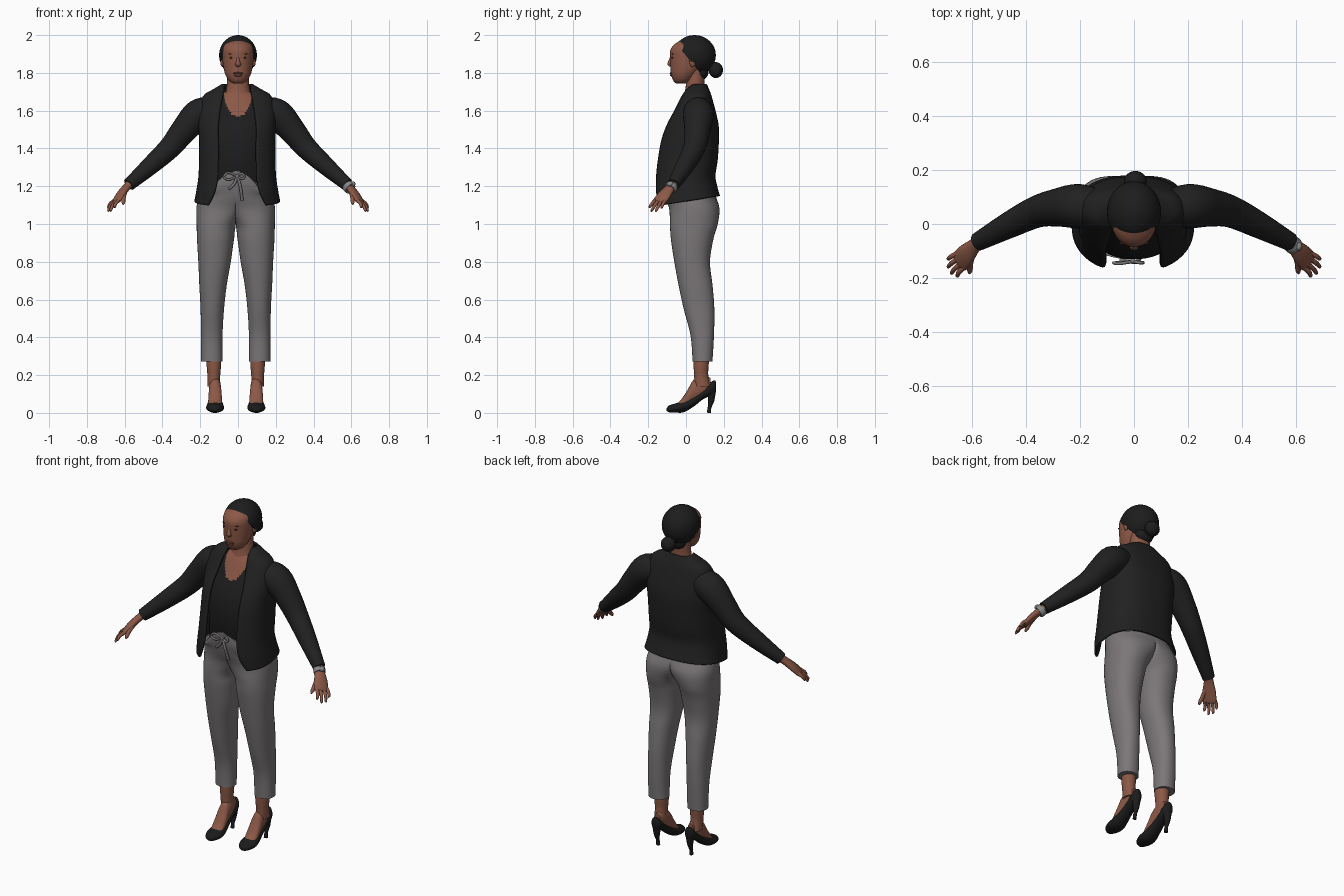
import bpy, bmesh, math
from mathutils import Vector, Matrix

if "Cube" in bpy.data.objects:
    bpy.data.objects.remove(bpy.data.objects["Cube"])


def material(name, r, g, b):
    m = bpy.data.materials.new(name)
    m.diffuse_color = (r, g, b, 1)
    m.use_nodes = True
    m.node_tree.nodes["Principled BSDF"].inputs["Base Color"].default_value = m.diffuse_color
    return m


SKIN = material("brown skin", 0.26, 0.098, 0.062)
LIPS = material("dark rose lips", 0.17, 0.055, 0.042)
HAIR = material("black hair", 0.012, 0.012, 0.012)
JACKET = material("black jacket cloth", 0.015, 0.015, 0.015)
TANK = material("black tank cloth", 0.012, 0.012, 0.013)
PANTS = material("grey trouser cloth", 0.20, 0.185, 0.19)
SHOE = material("black shoe leather", 0.011, 0.011, 0.012)
METAL = material("grey watch metal", 0.25, 0.25, 0.25)
EYE = material("dark brown eyes", 0.05, 0.022, 0.016)
CX = -0.012  # centre line of the legs


def spline(keys, m=5):
    """Catmull-Rom interpolation of rows of numbers."""
    out = []
    for i in range(len(keys) - 1):
        p0, p1 = keys[max(i - 1, 0)], keys[i]
        p2, p3 = keys[i + 1], keys[min(i + 2, len(keys) - 1)]
        for j in range(m):
            t = j / m
            out.append([0.5 * (2 * b + (c - a) * t + (2 * a - 5 * b + 4 * c - d) * t * t
                               + (3 * b - a - 3 * c + d) * t ** 3)
                        for a, b, c, d in zip(p0, p1, p2, p3)])
    out.append(list(keys[-1]))
    return out


def finish(name, bm, *mats):
    bmesh.ops.recalc_face_normals(bm, faces=bm.faces)
    me = bpy.data.meshes.new(name)
    bm.to_mesh(me)
    bm.free()
    for m in mats:
        me.materials.append(m)
    for p in me.polygons:
        p.use_smooth = True
    me.set_sharp_from_angle(angle=math.radians(50))
    ob = bpy.data.objects.new(name, me)
    bpy.context.collection.objects.link(ob)
    return ob


def skin(name, rings, *mats, wrap=True, caps=True, rule=None):
    """Bridge a list of rings into one surface."""
    bm = bmesh.new()
    vs = [[bm.verts.new(p) for p in r] for r in rings]
    n = len(vs[0])
    for a, b in zip(vs, vs[1:]):
        for i in range(n if wrap else n - 1):
            j = (i + 1) % n
            bm.faces.new((a[i], a[j], b[j], b[i]))
    if caps and wrap:
        bm.faces.new(vs[0])
        bm.faces.new(vs[-1])
    if rule:
        for f in bm.faces:
            f.material_index = rule(f.calc_center_median())
    return finish(name, bm, *mats)


def hring(z, w, yf, yb, cx=0, n=2.0, a0=0, count=40, wrap=True):
    """Horizontal (super)ellipse ring, starting at the front."""
    pts = []
    for i in range(count):
        a = a0 + (2 * math.pi - 2 * a0) * i / (count if wrap else count - 1)
        s, c = math.sin(a), math.cos(a)
        x = math.copysign(abs(s) ** (2 / n), s)
        y = math.copysign(abs(c) ** (2 / n), c)
        pts.append(Vector((cx + w * x, (yf + yb) / 2 - (yb - yf) / 2 * y, z)))
    return pts


def tube(name, keys, mat, s=1, side=(0, 1, 0), m=5, count=20):
    """Tube along x, y, z, radius a, radius b; s = -1 mirrors it in x."""
    rows = spline([k if len(k) == 5 else (*k, k[3]) for k in keys], m)
    pts = [Vector(r[:3]) for r in rows]
    rings = []
    for i, r in enumerate(rows):
        d = (pts[min(i + 1, len(pts) - 1)] - pts[max(i - 1, 0)]).normalized()
        u = Vector(side)
        u = (u - d * u.dot(d)).normalized()
        v = d.cross(u)
        ring = []
        for k in range(count):
            a = 2 * math.pi * k / count
            p = pts[i] + u * (r[3] * math.cos(a)) + v * (r[4] * math.sin(a))
            ring.append((p.x * s, p.y, p.z))
        rings.append(ring)
    return skin(name, rings, mat)


def ball(name, loc, radii, mat, cut=None):
    bm = bmesh.new()
    bmesh.ops.create_uvsphere(bm, u_segments=40, v_segments=24, radius=1,
                              matrix=Matrix.Translation(loc) @ Matrix.Diagonal((*radii, 1)))
    if cut:
        res = bmesh.ops.bisect_plane(bm, geom=bm.verts[:] + bm.edges[:] + bm.faces[:],
                                     plane_co=cut[0], plane_no=cut[1], clear_outer=True)
        edges = [e for e in res["geom_cut"] if isinstance(e, bmesh.types.BMEdge)]
        bmesh.ops.holes_fill(bm, edges=edges, sides=0)
    return finish(name, bm, mat)


# Head and neck
head = [(1.744, .025, -.052, .0), (1.758, .048, -.067, .03), (1.79, .067, -.079, .06),
        (1.83, .077, -.082, .09), (1.88, .083, -.084, .11), (1.92, .084, -.083, .12),
        (1.95, .074, -.063, .11), (1.975, .045, -.025, .08)]
skin("head", [hring(*r) for r in spline(head)], SKIN)
neck = [(1.83, .055, .0, .105), (1.75, .058, .0, .098), (1.70, .065, -.006, .098),
        (1.65, .085, -.02, .105)]
skin("neck", [hring(*r) for r in spline(neck)], SKIN)
tube("nose", [(0, -.074, 1.89, .007), (0, -.083, 1.865, .009), (0, -.087, 1.847, .015, .011),
              (0, -.08, 1.836, .012, .006)], SKIN, side=(1, 0, 0))
ball("upper_lip", (0, -.077, 1.798), (.026, .010, .006), LIPS)
ball("lower_lip", (0, -.075, 1.788), (.022, .010, .007), LIPS)
for s, label in ((-1, "right"), (1, "left")):
    ball(label + "_eye", (s * .032, -.070, 1.880), (.013, .008, .005), EYE)
    ball(label + "_eyebrow", (s * .034, -.070, 1.901), (.019, .008, .003), EYE)
    ball(label + "_ear", (s * .084, .035, 1.862), (.010, .018, .030), SKIN)

# Hair cap cut along the hairline, with a low bun
ball("hair", (0, .045, 1.893), (.1, .113, .107), HAIR,
     cut=((0, -.055, 1.957), (0, -.185, -.155)))
ball("hair_bun", (.005, .158, 1.815), (.042, .038, .042), HAIR)
ball("nape_hair", (0, .085, 1.81), (.055, .035, .045), HAIR)

# Chest with tank top: skin above a U-shaped neckline
chest = [(1.70, .07, .0, .1), (1.66, .12, -.025, .115), (1.6, .155, -.056, .13),
         (1.52, .165, -.1, .14), (1.44, .17, -.125, .145), (1.35, .165, -.13, .14),
         (1.27, .165, -.121, .13), (1.2, .17, -.105, .13)]
skin("tank_top", [hring(*r, n=2.2, count=96) for r in spline(chest, 10)], SKIN, TANK,
     rule=lambda c: 0 if c.z > 1.572 + .1 * (abs(c.x) / .073) ** 3 else 1)

# Open jacket: height, half width, front, back, half opening
jacket = [(1.737, .076, .025, .105, .068), (1.708, .125, .0, .118, .07),
          (1.675, .175, -.022, .13, .077), (1.6, .2, -.062, .15, .09),
          (1.52, .2, -.108, .167, .1), (1.44, .196, -.138, .168, .1),
          (1.34, .196, -.156, .162, .1), (1.25, .2, -.166, .15, .103),
          (1.18, .21, -.170, .16, .12), (1.12, .221, -.163, .174, .152)]
N = 2.5
rings = []
for z, w, yf, yb, xo in spline(jacket):
    ring = hring(z, w, yf, yb, -.004, N, math.asin((xo / w) ** (N / 2)), 65, False)
    for p in ring:
        p.z += .16 * p.y * max(0, min(1, (1.3 - z) / .18))
    rings.append(ring)
ob = skin("jacket_body", rings, JACKET, wrap=False)
mod = ob.modifiers.new("cloth", "SOLIDIFY")
mod.thickness, mod.offset = .012, 0

# Trouser halves: height, leg offset, half width, front, back
legs = [(.272, .127, .056, .035, .14), (.41, .127, .057, .024, .148),
        (.55, .124, .062, -.012, .15), (.68, .12, .073, -.04, .14),
        (.8, .112, .086, -.062, .127), (.92, .107, .098, -.08, .145),
        (1.0, .1, .107, -.085, .168), (1.08, .06, .148, -.089, .177),
        (1.15, 0, .198, -.112, .158), (1.22, 0, .185, -.128, .145), (1.28, 0, .175, -.13, .135)]
shoe = [(-.102, .008, .010, .026), (-.088, .030, .003, .040), (-.05, .047, .001, .052),
        (-.01, .045, .004, .066), (.04, .036, .033, .088), (.09, .031, .072, .122),
        (.13, .031, .090, .162), (.152, .022, .098, .172), (.160, .008, .115, .160)]
foot = [(-.05, .028, .02, .048), (-.02, .036, .02, .078), (.01, .036, .03, .125),
        (.04, .033, .05, .175), (.09, .029, .08, .2), (.13, .02, .11, .185)]
ankle = [(.34, .042, .038, .125), (.25, .038, .04, .12), (.2, .034, .043, .118),
         (.14, .033, .045, .13)]


def yring(y, w, zb, zt, cx, count=28):
    return [(cx + w * math.sin(2 * math.pi * i / count), y,
             (zb + zt) / 2 + (zt - zb) / 2 * math.cos(2 * math.pi * i / count))
            for i in range(count)]


for s, label in ((-1, "right"), (1, "left")):
    rings = []
    for z, c, w, yf, yb in spline(legs):
        ring = hring(z, w, yf, yb, c, 2.2, count=56)
        for p in ring:
            p.x = max(p.x, 0)
            p.z -= min(.1, 6 * p.x ** 2) * max(0, (z - 1.15) / .13)
            p.x = CX + s * p.x
        rings.append(ring)
    skin(label + "_trouser_half", rings, PANTS)
    skin(label + "_ankle", [hring(*r, cx=CX + s * .116) for r in spline(ankle)], SKIN)
    fx = CX + s * .109
    skin(label + "_foot", [yring(*r, fx) for r in spline(foot)], SKIN)
    skin(label + "_shoe", [yring(*r, fx) for r in spline(shoe)], SHOE)
    tube(label + "_shoe_heel", [(fx, .133, .125, .026), (fx, .134, .07, .017),
                                (fx, .125, .03, .010), (fx, .121, 0, .011)], SHOE)

# Drawstring bow
knot = (-.004, -.138, 1.252)
for label, path in (
        ("bow_loop_right", [(-.05, -.146, 1.272), (-.075, -.144, 1.25), (-.05, -.143, 1.235)]),
        ("bow_loop_left", [(.02, -.143, 1.268), (.034, -.143, 1.25), (.02, -.142, 1.24)])):
    tube(label, [(*p, .006) for p in (knot, *path, knot)], PANTS, side=(0, 1, .1), count=10)
tube("bow_tail_left", [(*knot, .007), (.012, -.140, 1.2, .008), (.022, -.121, 1.125, .008)],
     PANTS, count=10)
tube("bow_tail_right", [(*knot, .007), (-.022, -.139, 1.21, .008), (-.05, -.134, 1.185, .007)],
     PANTS, count=10)
ball("bow_knot", knot, (.012, .01, .012), PANTS)

# Sleeves and hands
sleeve = [(.14, .06, 1.60, .072), (.21, .066, 1.578, .082), (.29, .06, 1.492, .069),
          (.36, .045, 1.405, .059), (.46, -.003, 1.312, .049), (.578, -.066, 1.208, .034)]
palm = [(.56, -.055, 1.225, .027, .022), (.59, -.08, 1.195, .027, .02),
        (.62, -.112, 1.157, .038, .019), (.643, -.138, 1.122, .040, .014),
        (.649, -.145, 1.113, .032, .008)]
across = Vector((.4, .9, 0)).normalized()
tips = {"index": (-.028, .655, -.194, 1.088), "middle": (-.010, .677, -.184, 1.068),
        "ring": (.010, .689, -.160, 1.068), "little": (.028, .689, -.131, 1.085)}
for s, label in ((-1, "right"), (1, "left")):
    tube(label + "_sleeve", sleeve, JACKET, s, count=32)
    tube(label + "_palm", palm, SKIN, s, side=across)
    for finger, (k, *tip) in tips.items():
        a = Vector((.638, -.133, 1.128)) + across * k
        b = Vector(tip)
        mid = a.lerp(b, .55) + Vector((.005, 0, .004))
        tube(f"{label}_{finger}_finger", [(*a, .010), (*mid, .009), (*a.lerp(b, .93), .007),
                                          (*b, .003)], SKIN, s, count=12)
    tube(label + "_thumb", [(.598, -.105, 1.175, .014), (.606, -.145, 1.143, .012),
                            (.607, -.172, 1.116, .010), (.608, -.183, 1.104, .004)],
         SKIN, s, count=12)

# Wrist watch
tube("watch_band", [(.580, -.070, 1.205, .031), (.584, -.074, 1.200, .033),
                    (.592, -.082, 1.191, .033), (.596, -.086, 1.187, .031)], METAL)
ball("watch_case", (.607, -.083, 1.212), (.015, .016, .014), METAL)
